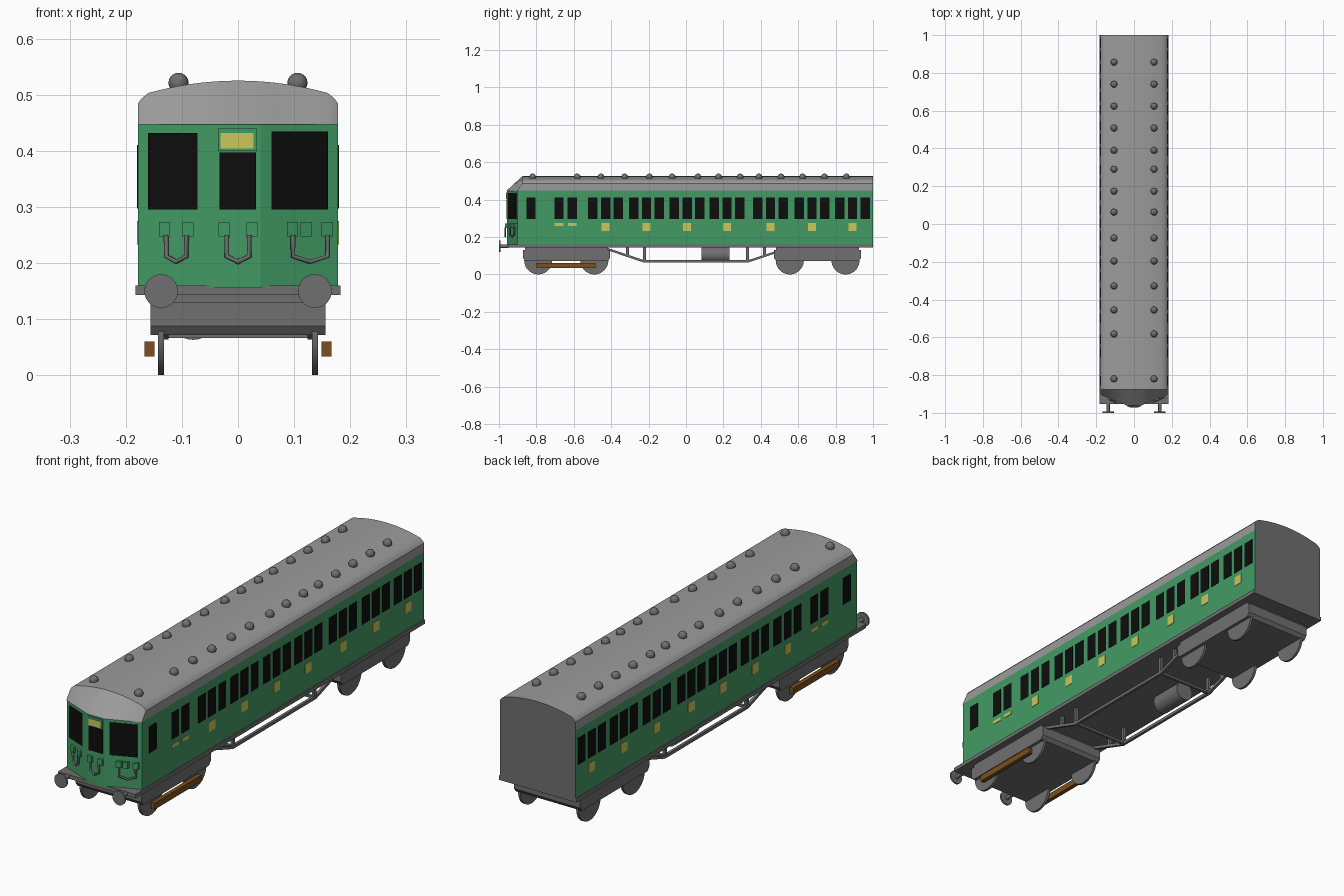
import bpy, bmesh, math
from mathutils import Vector

if "Cube" in bpy.data.objects:
    bpy.data.objects.remove(bpy.data.objects["Cube"])


def mat(name, r, g, b):
    m = bpy.data.materials.new(name)
    m.diffuse_color = (r, g, b, 1)
    m.use_nodes = True
    m.node_tree.nodes["Principled BSDF"].inputs["Base Color"].default_value = m.diffuse_color
    return m


GREEN = mat("body_green", 0.055, 0.33, 0.13)
ROOF = mat("roof_grey", 0.33, 0.33, 0.33)
FRAME = mat("frame_grey", 0.16, 0.16, 0.16)
BLACK = mat("window_black", 0.004, 0.004, 0.004)
YELLOW = mat("panel_yellow", 0.6, 0.57, 0.1)
BROWN = mat("wood_brown", 0.2, 0.08, 0.013)

W = 0.178                      # half width of the body
EAVE = 0.448                   # height where the roof starts
CX, CY, NOSE = W, -0.9, -0.957  # cab corner and cab nose


def front_y(x):
    """Depth of the faceted cab front at x."""
    t = max(0, (abs(x) - 0.04) / (CX - 0.04))
    return NOSE + t * (CY - NOSE)


def finish(bm, name, *mats, smooth=False):
    bmesh.ops.recalc_face_normals(bm, faces=bm.faces)
    me = bpy.data.meshes.new(name)
    bm.to_mesh(me)
    bm.free()
    ob = bpy.data.objects.new(name, me)
    bpy.context.collection.objects.link(ob)
    for m in mats:
        me.materials.append(m)
    if smooth:
        bpy.ops.object.select_all(action='DESELECT')
        ob.select_set(True)
        bpy.context.view_layer.objects.active = ob
        bpy.ops.object.shade_smooth_by_angle(angle=math.radians(35))
    return ob


def prism(name, m, pts, offset):
    """Solid from a planar outline pushed along an offset."""
    bm = bmesh.new()
    f = bm.faces.new([bm.verts.new(p) for p in pts])
    ext = bmesh.ops.extrude_face_region(bm, geom=[f])
    vs = [v for v in ext["geom"] if isinstance(v, bmesh.types.BMVert)]
    bmesh.ops.translate(bm, verts=vs, vec=offset)
    if f.is_valid and len(bm.faces) == len(pts) + 1:
        bm.faces.new([e for e in list(f.verts)])
    return finish(bm, name, m)


def box(name, m, x0, x1, y0, y1, z0, z1):
    bm = bmesh.new()
    bmesh.ops.create_cube(bm, size=1)
    for v in bm.verts:
        v.co = ((x0 + x1) / 2 + v.co.x * (x1 - x0), (y0 + y1) / 2 + v.co.y * (y1 - y0),
                (z0 + z1) / 2 + v.co.z * (z1 - z0))
    return finish(bm, name, m)


def front_plate(name, m, x0, x1, z0, z1, out):
    """Plate lying on the angled cab front."""
    ob = box(name, m, x0, x1, -1, 1, z0, z1)
    for v in ob.data.vertices:
        v.co.y = front_y(v.co.x) + (-out if v.co.y < 0 else 0.003)
    return ob


def cylinder(name, m, a, b, r, seg=32):
    a, b = Vector(a), Vector(b)
    bm = bmesh.new()
    bmesh.ops.create_cone(bm, cap_ends=True, segments=seg, radius1=r, radius2=r, depth=(b - a).length)
    rot = Vector((0, 0, 1)).rotation_difference(b - a).to_matrix()
    for v in bm.verts:
        v.co = rot @ v.co + (a + b) / 2
    return finish(bm, name, m, smooth=True)


def tube(name, m, pts, r):
    cu = bpy.data.curves.new(name, 'CURVE')
    cu.dimensions = '3D'
    cu.bevel_depth, cu.bevel_resolution, cu.use_fill_caps = r, 1, True
    sp = cu.splines.new('POLY')
    sp.points.add(len(pts) - 1)
    for p, q in zip(sp.points, pts):
        p.co = (*q, 1)
    cu.materials.append(m)
    ob = bpy.data.objects.new(name, cu)
    bpy.context.collection.objects.link(ob)


# Body shell with angled cab front; rear end is grey
plan = [(-W, 1), (-W, CY), (-0.04, NOSE), (0.04, NOSE), (W, CY), (W, 1)]
body = prism("body_shell", GREEN, [(x, y, 0.155) for x, y in plan], (0, 0, EAVE - 0.155))
body.data.materials.append(FRAME)
for p in body.data.polygons:
    if p.center.y > 0.99:
        p.material_index = 1

# Roof: arched section with a hooded slope down to the cab front
arch = [(x, 0.525 - 0.022 * (x / 0.16) ** 2) for x in [-0.16 + 0.02 * i for i in range(17)]]
section = [(-W, EAVE), (-W, 0.485), (-0.171, 0.494)] + arch + [(0.171, 0.494), (W, 0.485), (W, EAVE)]
bm = bmesh.new()
rear = [bm.verts.new((x, 1, z)) for x, z in section]
mid = [bm.verts.new((x, CY if z == EAVE else -0.875, z)) for x, z in section]
nose = [bm.verts.new((x, front_y(x) - 0.003, EAVE - 0.001)) for x, z in section]
for i in range(len(section) - 1):
    bm.faces.new((rear[i], rear[i + 1], mid[i + 1], mid[i]))
    bm.faces.new((mid[i], mid[i + 1], nose[i + 1], nose[i]))
bm.faces.new(nose + [rear[-1], rear[0]])
bm.faces.new(rear).material_index = 1
bmesh.ops.remove_doubles(bm, verts=bm.verts, dist=0.0005)
finish(bm, "roof", ROOF, FRAME, smooth=True)

# Roof ventilators in two rows
for y in (0.857, 0.74, 0.624, 0.508, 0.39, 0.29, 0.174, 0.063, -0.074, -0.196, -0.328, -0.455, -0.582, -0.82):
    for x in (-0.106, 0.106):
        bm = bmesh.new()
        bmesh.ops.create_uvsphere(bm, u_segments=16, v_segments=10, radius=0.018)
        bmesh.ops.translate(bm, verts=bm.verts, vec=(x, y, 0.521))
        finish(bm, "roof_ventilator", FRAME, smooth=True)

# Side windows and yellow panels, both sides
bays = (-0.43, -0.211, 0.006, 0.219, 0.452, 0.674, 0.89)
windows = [-0.829, -0.679, -0.609] + [b + d for b in bays for d in (-0.068, 0, 0.068)]
for s in (-1, 1):
    x0, x1 = sorted((s * (W - 0.003), s * (W + 0.002)))
    for y in windows:
        box("side_window", BLACK, x0, x1, y - 0.025, y + 0.025, 0.297, 0.41)
    for y in bays:
        box("side_panel", YELLOW, x0, x1, y - 0.021, y + 0.021, 0.233, 0.275)
    for y in (-0.679, -0.609):
        box("small_side_panel", YELLOW, x0, x1, y - 0.023, y + 0.023, 0.26, 0.275)

# Cab front windows and destination box
front_plate("cab_window_left", BLACK, -0.16, -0.072, 0.295, 0.432, 0.003)
front_plate("cab_window_right", BLACK, 0.06, 0.16, 0.295, 0.434, 0.003)
front_plate("cab_door_window", BLACK, -0.033, 0.032, 0.295, 0.397, 0.003)
front_plate("destination_frame", GREEN, -0.036, 0.034, 0.4, 0.44, 0.004)
front_plate("destination_panel", YELLOW, -0.031, 0.028, 0.404, 0.432, 0.006)

# Hose brackets and hanging hoses
for x in (-0.131, -0.089, -0.025, 0.025, 0.097, 0.121, 0.159):
    front_plate("hose_bracket", GREEN, x - 0.01, x + 0.01, 0.247, 0.273, 0.011)
for a, b in ((-0.128, -0.092), (-0.02, 0.02), (0.098, 0.16)):
    pts = [(a, 0.25), (a, 0.212), ((a + b) / 2, 0.202), (b, 0.212), (b, 0.25)]
    tube("front_hose", FRAME, [(x, front_y(x) - 0.01, z) for x, z in pts], 0.0045)

# Underframe floor and buffers
box("underframe", FRAME, -0.183, 0.183, -0.953, 1, 0.143, 0.16)
for x in (-0.137, 0.137):
    cylinder("buffer_stem", FRAME, (x, -0.95, 0.15), (x, -0.992, 0.15), 0.009, 16)
    cylinder("buffer_head", FRAME, (x, -0.993, 0.15), (x, -1, 0.15), 0.03)

# Bogies with wheels
for yc, w0, w1 in ((-0.639, -0.79, -0.49), (0.703, 0.555, 0.853)):
    h = 0.233
    outline = [(-h, 0.13), (-h, 0.088), (-h + 0.012, 0.072), (h - 0.012, 0.072), (h, 0.088), (h, 0.13)]
    prism("bogie_frame", FRAME, [(-0.156, yc + y, z) for y, z in outline], (0.312, 0, 0))
    box("bogie_top", FRAME, -0.153, 0.153, yc - h + 0.012, yc + h - 0.012, 0.128, 0.145)
    for y in (w0, w1):
        for x in (-0.137, 0.137):
            cylinder("wheel", FRAME, (x - 0.0055, y, 0.075), (x + 0.0055, y, 0.075), 0.075, 40)

# Wooden shoe beams on the front bogie
for x in (-0.158, 0.158):
    box("shoe_beam", BROWN, x - 0.009, x + 0.009, -0.8, -0.485, 0.033, 0.06)

# Underfloor trusses, posts, cross bars and air tank
line = [(-0.42, 0.142), (-0.227, 0.077), (0.334, 0.077), (0.53, 0.142)]
for x in (-0.13, 0.13):
    outer = [(x - 0.006, y, z) for y, z in line]
    inner = [(x - 0.006, y, z - 0.013) for y, z in reversed(line)]
    prism("truss", FRAME, outer + inner, (0.012, 0, 0))
    for y, z in ((-0.313, 0.1), (-0.222, 0.07), (0.329, 0.07), (0.42, 0.1)):
        box("truss_post", FRAME, x - 0.006, x + 0.006, y - 0.007, y + 0.007, z, 0.145)
for y in (-0.222, 0.329):
    box("truss_cross_bar", FRAME, -0.13, 0.13, y - 0.006, y + 0.006, 0.066, 0.076)
cylinder("air_tank", FRAME, (-0.08, 0.083, 0.105), (-0.08, 0.233, 0.105), 0.042)
